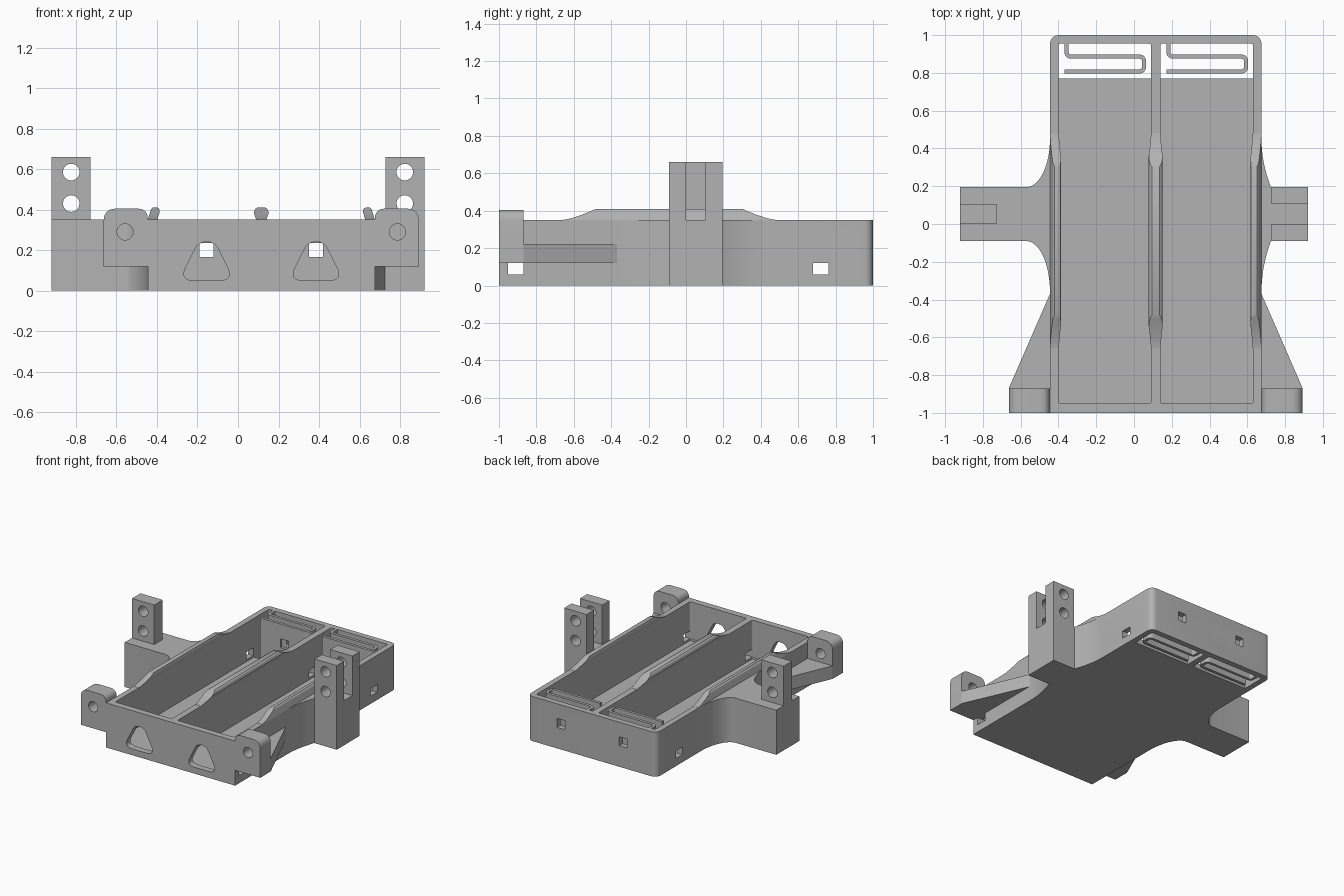
import bpy, bmesh, math
from mathutils import Vector

if "Cube" in bpy.data.objects:
    bpy.data.objects.remove(bpy.data.objects["Cube"], do_unlink=True)

grey = bpy.data.materials.new("plain grey")
grey.use_nodes = True
grey.diffuse_color = (0.45, 0.45, 0.45, 1)
grey.node_tree.nodes["Principled BSDF"].inputs["Base Color"].default_value = grey.diffuse_color

# Shared dimensions
LEFT, RIGHT, TOP, WALL = -0.445, 0.675, 0.35, 0.045
BAYS = [(-0.40, 0.09), (0.14, 0.63)]
ARM_Y = (-0.09, 0.195)


def rect(a0, a1, b0, b1):
    return [(a0, b0), (a1, b0), (a1, b1), (a0, b1)]


def circle(a, b, r, n=32):
    return [(a + r * math.cos(math.tau * i / n), b + r * math.sin(math.tau * i / n)) for i in range(n)]


def rounded(pts, radii, closed=True, steps=6):
    """Replace each corner with a smooth bend of the given radius."""
    out, n = [], len(pts)
    for i, p in enumerate(pts):
        r = radii[i] if isinstance(radii, (list, tuple)) else radii
        if r == 0 or (not closed and i in (0, n - 1)):
            out.append(p)
            continue
        p = Vector(p)
        a = p + (Vector(pts[i - 1]) - p).normalized() * r
        b = p + (Vector(pts[(i + 1) % n]) - p).normalized() * r
        for k in range(steps + 1):
            t = k / steps
            bend = a.lerp(p, t).lerp(p.lerp(b, t), t)
            arc = bend.lerp(p, -0.06 * math.sin(math.pi * t))
            out.append(tuple(arc))
    return out


def ribbon(path, half):
    """Outline of a strip of even width along an open path."""
    path = [Vector(p) for p in path]
    sides = ([], [])
    for i, p in enumerate(path):
        d = (path[min(i + 1, len(path) - 1)] - path[max(i - 1, 0)]).normalized()
        normal = Vector((-d.y, d.x)) * half
        sides[0].append(tuple(p + normal))
        sides[1].append(tuple(p - normal))
    return sides[0] + sides[1][::-1]


def prism(name, pts, axis, lo, hi):
    """Extrude a flat outline along an axis."""
    place = {"x": lambda a, b, t: (t, a, b),
             "y": lambda a, b, t: (a, t, b),
             "z": lambda a, b, t: (a, b, t)}[axis]
    bm = bmesh.new()
    rings = [[bm.verts.new(place(a, b, t)) for a, b in pts] for t in (lo, hi)]
    bm.faces.new(rings[0])
    bm.faces.new(rings[1])
    for i in range(len(pts)):
        j = (i + 1) % len(pts)
        bm.faces.new((rings[0][i], rings[0][j], rings[1][j], rings[1][i]))
    bmesh.ops.recalc_face_normals(bm, faces=bm.faces)
    mesh = bpy.data.meshes.new(name)
    bm.to_mesh(mesh)
    bm.free()
    mesh.materials.append(grey)
    obj = bpy.data.objects.new(name, mesh)
    bpy.context.collection.objects.link(obj)
    return obj


def cut(obj, pts, axis, lo, hi, operation="DIFFERENCE"):
    """Apply a boolean with a temporary prism."""
    cutter = prism("cutter", pts, axis, lo, hi)
    mod = obj.modifiers.new("cut", "BOOLEAN")
    mod.operation, mod.object, mod.solver = operation, cutter, "EXACT"
    bpy.context.view_layer.update()
    result = bpy.data.meshes.new_from_object(obj.evaluated_get(bpy.context.evaluated_depsgraph_get()))
    obj.modifiers.clear()
    obj.data = result
    bpy.data.objects.remove(cutter, do_unlink=True)


# Tray with two bays, contact windows and wire holes
tray = prism("tray", rounded(rect(LEFT, RIGHT, -1, 1), [0, 0, 0.05, 0.05]), "z", 0, TOP)
for x0, x1 in BAYS:
    mid = (x0 + x1) / 2
    cut(tray, rounded(rect(x0, x1, -0.95, 0.955), 0.012), "z", WALL, 0.5)
    cut(tray, rounded(rect(x0, x1, 0.77, 0.955), [0, 0, 0.012, 0.012]), "z", -0.1, 0.2)
    window = [(mid - 0.135, 0.05), (mid + 0.135, 0.05), (mid + 0.04, 0.24), (mid - 0.04, 0.24)]
    cut(tray, rounded(window, [0.07, 0.07, 0.035, 0.035]), "y", -1.1, -0.9)
    cut(tray, rect(mid - 0.035, mid + 0.035, 0.165, 0.235), "y", 0.9, 1.1)
for y in (-0.91, 0.72):
    cut(tray, rect(y - 0.042, y + 0.042, 0.06, 0.12), "x", -0.6, 0.8)

# Folded spring strips at the back of each bay
for side, (x0, x1) in zip(("right", "left"), BAYS):
    a, b, mid = x0 + 0.043, x1 - 0.037, (x0 + x1) / 2
    path = [(a, 0.957), (a, 0.886), (b, 0.886), (b, 0.808), (x0 + 0.033, 0.808)]
    spring = prism(side + "_spring", ribbon(rounded(path, 0.025, closed=False), 0.011), "z", 0, TOP)
    cut(spring, rect(mid - 0.035, mid + 0.035, 0.165, 0.235), "y", 0.7, 1.1)

# Raised retaining rails on the three long walls
sections = {
    "right": [(-0.445, 0.35), (-0.398, 0.35), (-0.386, 0.39), (-0.39, 0.405), (-0.40, 0.41), (-0.42, 0.41), (-0.43, 0.40)],
    "middle": [(0.09, 0.35), (0.14, 0.35), (0.152, 0.385), (0.145, 0.403), (0.135, 0.41), (0.095, 0.41), (0.085, 0.403), (0.078, 0.385)],
}
sections["left"] = [(LEFT + RIGHT - x, z) for x, z in sections["right"]]
rise = [(k / 8, 0.06 * (k / 8) ** 1.4 + 0.001) for k in range(9)]
outline = [(-0.66 + 0.18 * t, TOP + h) for t, h in rise] + [(0.48 - 0.18 * t, TOP + h) for t, h in rise[::-1]]
outline += [(0.48, 0.3), (-0.66, 0.3)]
for side, section in sections.items():
    rail = prism(side + "_rail", section, "y", -0.66, 0.48)
    cut(rail, outline, "x", -1, 1, "INTERSECT")

# Side arms that flare into the tray walls
y0, y1 = ARM_Y
quarter = [math.pi / 2 * k / 12 for k in range(13)]
long_arm = [(-0.92, y0), (-0.92, y1)]
long_arm += [(-0.57 + 0.125 * math.sin(t), 0.45 - (0.45 - y1) * math.cos(t)) for t in quarter]
long_arm += [(-0.57 + 0.125 * math.sin(t), -0.36 + (0.36 + y0) * math.cos(t)) for t in quarter[::-1]]
prism("right_arm", long_arm, "z", 0, TOP)

steps = [k / 10 for k in range(11)]
short_arm = [(0.92, y0), (0.92, y1)]
short_arm += [(RIGHT + 0.05 * (1 - s) ** 2, y1 + (0.45 - y1) * s) for s in steps]
short_arm += [(RIGHT + 0.05 * (1 - s) ** 2, y0 - (0.36 + y0) * s) for s in steps[::-1]]
prism("left_arm", short_arm, "z", 0, TOP)

# Hinge tabs: one on the right arm, a forked pair on the left arm
tabs = [("right_tab", -1, 0, 0.105), ("left_front_tab", 1, y0, 0), ("left_back_tab", 1, 0.105, y1)]
for name, s, front, back in tabs:
    tab = prism(name, rect(*sorted((s * 0.727, s * 0.92)), TOP, 0.66), "y", front, back)
    for z in (0.43, 0.585):
        cut(tab, circle(s * 0.823, z, 0.041), "y", -0.5, 0.5)

# Front mounting ears with gussets beneath
for side, inner, s in (("right", LEFT, -1), ("left", RIGHT, 1)):
    outer = inner + s * 0.218
    shape = [(inner, 0.12), (outer, 0.12), (outer, 0.405), (inner, 0.405)]
    ear = prism(side + "_ear", rounded(shape, [0, 0, 0.06, 0.05]), "y", -1, -0.87)
    cut(ear, circle(inner + s * 0.112, 0.29, 0.04), "y", -1.1, -0.8)
    prism(side + "_gusset", [(inner, -0.87), (outer, -0.87), (inner, -0.37)], "z", 0.12, 0.222)

# Smooth curved walls, keep edges crisp
bpy.ops.object.select_all(action="DESELECT")
for obj in bpy.context.collection.objects:
    if obj.type == "MESH" and obj.data.materials and obj.data.materials[0] == grey:
        obj.select_set(True)
        bpy.context.view_layer.objects.active = obj
bpy.ops.object.shade_smooth_by_angle(angle=math.radians(30))
